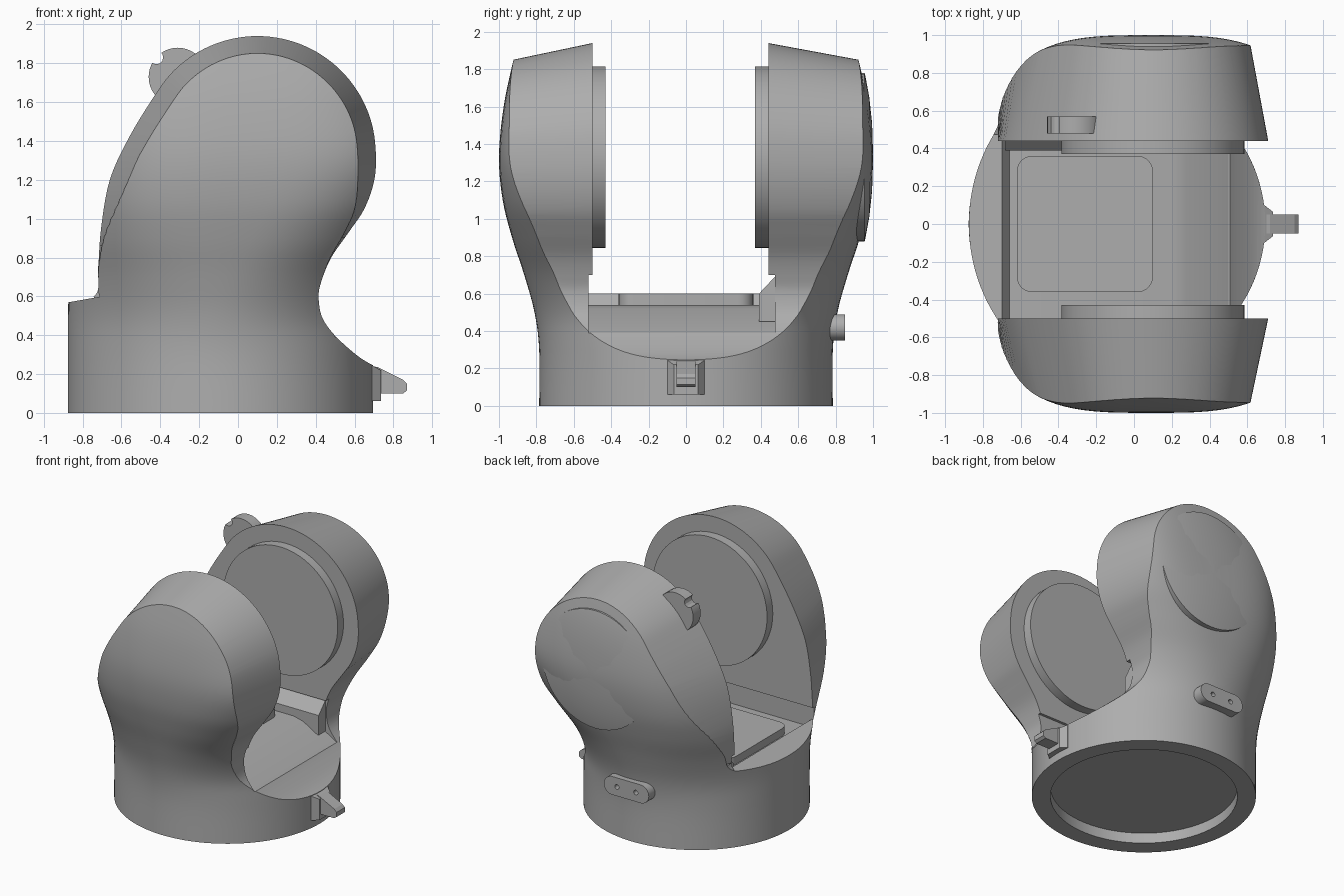
import bpy
import bmesh
import math
from mathutils import Vector

if "Cube" in bpy.data.objects:
    bpy.data.objects.remove(bpy.data.objects["Cube"], do_unlink=True)

grey = bpy.data.materials.new("plain grey")
grey.use_nodes = True
grey.diffuse_color = (0.42, 0.42, 0.42, 1)
grey.node_tree.nodes["Principled BSDF"].inputs["Base Color"].default_value = (0.42, 0.42, 0.42, 1)


def loft(name, rings):
    """Closed solid through matching rings of points."""
    bm = bmesh.new()
    rows = [[bm.verts.new(p) for p in ring] for ring in rings]
    n = len(rows[0])
    for a, b in zip(rows, rows[1:]):
        for i in range(n):
            j = (i + 1) % n
            bm.faces.new((a[i], a[j], b[j], b[i]))
    bm.faces.new(rows[0][::-1])
    bm.faces.new(rows[-1])
    bmesh.ops.recalc_face_normals(bm, faces=bm.faces)
    mesh = bpy.data.meshes.new(name)
    bm.to_mesh(mesh)
    bm.free()
    mesh.materials.append(grey)
    obj = bpy.data.objects.new(name, mesh)
    bpy.context.collection.objects.link(obj)
    return obj


def prism(name, outline, y0, y1):
    return loft(name, [[(x, y, z) for x, z in outline] for y in (y0, y1)])


def circle(cx, cz, r, n=72):
    steps = [2 * math.pi * i / n for i in range(n)]
    return [(cx + r * math.cos(t), cz + r * math.sin(t)) for t in steps]


def spline(points, steps):
    """Smooth path through points of any dimension."""
    pts = [Vector(p) for p in points]
    pts = [pts[0]] + pts + [pts[-1]]
    path = []
    for a, b, c, d in zip(pts, pts[1:], pts[2:], pts[3:]):
        for i in range(steps):
            t = i / steps
            path.append(b + (c - a) * (t / 2) + (2 * a - 5 * b + 4 * c - d) * (t * t / 2)
                        + (3 * b - a - 3 * c + d) * (t ** 3 / 2))
    return path + [pts[-1]]


def activate(obj):
    bpy.ops.object.select_all(action='DESELECT')
    obj.select_set(True)
    bpy.context.view_layer.objects.active = obj


def combine(obj, tool, operation):
    mod = obj.modifiers.new(operation.lower(), 'BOOLEAN')
    mod.operation = operation
    mod.solver = 'EXACT'
    mod.object = tool
    activate(obj)
    bpy.ops.object.modifier_apply(modifier=mod.name)
    bpy.data.objects.remove(tool, do_unlink=True)


def smooth(obj):
    activate(obj)
    bpy.ops.object.shade_smooth_by_angle(angle=math.radians(25))


AX, AZ = 0.1, 1.33   # pivot axis of the fork

# Body: round base swelling into two rounded fork cheeks (z, centre, half x, half y, roundness)
sections = [(0, -.09, .785, .785, 2), (.3, -.09, .785, .785, 2), (.5, -.09, .785, .81, 2),
            (.7, -.07, .8, .865, 2.2), (.9, -.02, .84, .93, 2.6), (1.1, .04, .88, .98, 3),
            (1.33, .09, .9, 1, 3.3), (1.6, .09, .9, .975, 3.3), (1.86, .09, .9, .92, 3.3),
            (2.05, .09, .9, .87, 3.3)]


def power(v, e):
    return math.copysign(abs(v) ** e, v)


rings = []
for z, cx, a, b, n in spline([Vector(s) for s in sections], 5):
    angles = [2 * math.pi * i / 112 for i in range(112)]
    rings.append([(cx + a * power(math.cos(t), 2 / n), b * power(math.sin(t), 2 / n), z) for t in angles])
body = loft("body", rings)

# Side outline of the cheeks, tapering towards the outer faces
right = [(.95, -.1), (.95, .12), (.75, .22), (.65, .27), (.56, .34), (.48, .42), (.43, .5),
         (.415, .6), (.43, .68), (.48, .8), (.57, .93), (.65, 1.05), (.7, 1.19)]
arc = [(AX + .61 * math.cos(math.radians(d)), AZ + .61 * math.sin(math.radians(d))) for d in range(0, 151, 15)]
left = [(-.56, 1.42), (-.66, 1.2), (-.705, .95), (-.72, .75), (-.74, .6), (-.95, .55), (-.95, -.1)]
outline = spline(right + arc + left, 5)


def tapered(y, amount):
    ring = []
    for x, z in outline:
        w = min(max((z - .65) / .6, 0), 1)
        k = 1 - amount * w * w * (3 - 2 * w)
        ring.append((AX + (x - AX) * k, y, AZ + (z - AZ) * k if z > AZ else z))
    return ring


combine(body, loft("outline_tool", [tapered(-1.05, .19), tapered(-.5, 0), tapered(.44, 0), tapered(1.05, .185)]),
        'INTERSECT')

# Slot between the cheeks and its stepped floor
floor = [(-1.2, .57), (-.87, .57), (-.7, .6), (-.66, .54), (.2, .54), (.28, .52), (.5, .39),
         (1.2, .39), (1.2, .7), (-1.2, .7)]
combine(body, prism("floor_tool", floor, -.52, .475), 'DIFFERENCE')
combine(body, prism("slot_tool", [(-1.2, .66), (1.2, .66), (1.2, 2.2), (-1.2, 2.2)], -.5, .44), 'DIFFERENCE')

# Shallow round recess underneath
recess = loft("recess_tool", [[(x - .09, y, z) for x, y in circle(0, 0, .655)] for z in (-.1, .08)])
combine(body, recess, 'DIFFERENCE')
smooth(body)

# Bearing discs on the inner faces
for name, y0, y1 in (("front_inner_disc", -.51, -.43), ("back_inner_disc", .37, .45)):
    smooth(prism(name, circle(AX, AZ, .485), y0, y1))

# Domed cover on the back cheek
dome = []
for r, y in ((.45, .9), (.45, .955), (.43, .96), (.32, .98), (.18, .995), (.02, 1)):
    dome.append([(x, y, z) for x, z in circle(AX, AZ, r)])
smooth(loft("back_cover", dome))

# Ramp along the back edge of the slot floor
loft("floor_ramp", [[(x, y, z) for y, z in ((.39, .45), (.39, .6), (.475, .69), (.49, .45))] for x in (-.68, .41)])

# Raised rounded panel on the floor
corners = []
for i, (sx, sy) in enumerate(((1, 1), (-1, 1), (-1, -1), (1, -1))):
    for s in range(7):
        t = math.radians(90 * i + 15 * s)
        corners.append((-.26 + sx * .28 + .08 * math.cos(t), sy * .28 + .08 * math.sin(t)))
smooth(loft("floor_panel", [[(x, y, z) for x, y in corners] for z in (.52, .6)]))

# Notched thumb tab on the back cheek
tab = prism("thumb_tab", circle(-.31, 1.73, .15, 40), .48, .57)
combine(tab, prism("notch_tool", circle(-.42, 1.83, .035, 12), .4, .7), 'DIFFERENCE')
smooth(tab)

# Pointer at the right: flared root and sloping tongue
loft("pointer_root", [[(x, y, z) for y, z in ((-w, .06), (w, .06), (w, top), (-w, top))]
                      for x, w, top in ((.6, .1, .25), (.69, .1, .245), (.735, .065, .22))])
tongue = [(.65, .1), (.85, .1), (.87, .115), (.87, .15), (.85, .17), (.72, .235), (.65, .25)]
prism("pointer_tongue", tongue, -.05, .05)

# Oval socket plate low on the back, with two small holes
oval = [(x + math.copysign(.12, x + .09), z) for x, z in circle(-.09, .42, .07, 42)]
socket = prism("socket_plate", oval, .72, .85)
for side in (-1, 1):
    combine(socket, prism("hole_tool", circle(-.09 + side * .08, .42, .018, 16), .81, .9), 'DIFFERENCE')
smooth(socket)
